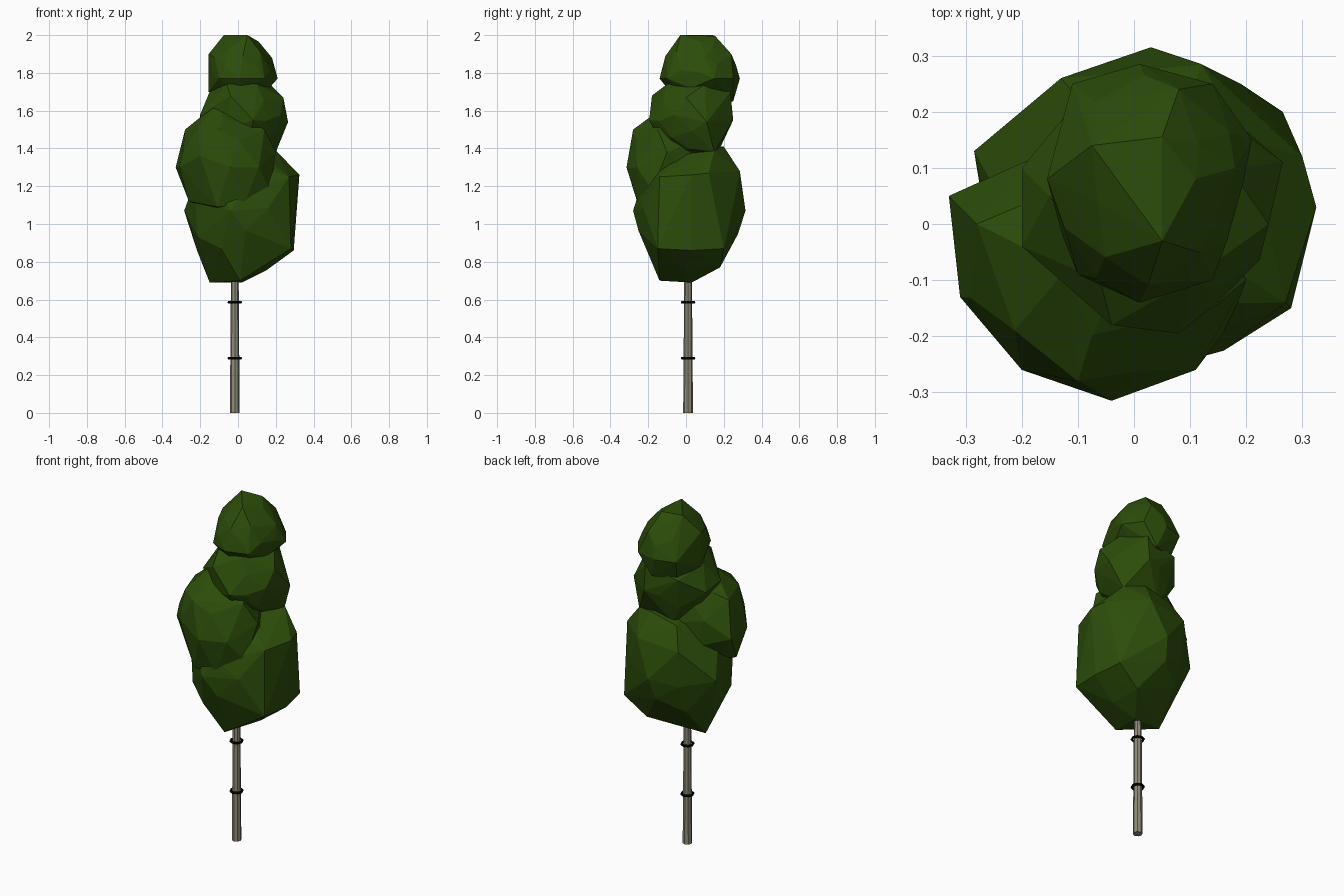
import bpy, bmesh, math, random
from mathutils import Vector, Euler

random.seed(4)


def material(name, rgb):
    m = bpy.data.materials.new(name)
    m.diffuse_color = (*rgb, 1)
    return m


LEAF = material("leaf green", (0.026, 0.075, 0.003))
BARK = material("grey bark", (0.28, 0.262, 0.195))
TIE = material("black tie", (0.002, 0.002, 0.002))


def finish(name, bm, mat):
    bmesh.ops.recalc_face_normals(bm, faces=bm.faces)
    mesh = bpy.data.meshes.new(name)
    bm.to_mesh(mesh)
    bm.free()
    mesh.materials.append(mat)
    ob = bpy.data.objects.new(name, mesh)
    bpy.context.collection.objects.link(ob)
    return ob


def foliage(name, centre, radii, tilt, corners):
    """Faceted clump: tilted icosphere with a few vertices pulled to corners."""
    bm = bmesh.new()
    bmesh.ops.create_icosphere(bm, subdivisions=2, radius=1)
    c, r = Vector(centre), Vector(radii)
    rot = Euler(tilt).to_matrix()
    for v in bm.verts:
        v.co = c + (rot @ v.co) * r * random.uniform(0.96, 1.0)
    free = list(bm.verts)
    for p in map(Vector, corners):
        near = min(free, key=lambda v: (v.co - p).length)
        near.co = p
        free.remove(near)
    # Wrap the points in a clean convex skin
    hull = bmesh.ops.convex_hull(bm, input=bm.verts)
    junk = {g for k in ("geom_interior", "geom_unused") for g in hull[k]}
    bmesh.ops.delete(bm, geom=[g for g in junk if isinstance(g, bmesh.types.BMVert)],
                     context='VERTS')
    return finish(name, bm, LEAF)


# Four overlapping foliage clumps, bottom to top
foliage("lower_foliage", (0.015, 0.015, 1.06), (0.29, 0.28, 0.345), (0.3, 0.35, 0.2),
        [(-0.15, 0.03, 0.69), (0.01, -0.14, 0.70), (0.02, 0.03, 0.69),
         (0.15, 0.0, 0.755), (0.13, 0.18, 0.77), (0.265, 0.2, 0.87),
         (0.28, -0.15, 0.87), (0.295, 0.03, 0.86), (0.325, 0.03, 1.26),
         (0.03, 0.315, 1.07), (-0.285, 0.13, 1.07), (-0.04, -0.28, 1.07),
         (0.27, -0.14, 1.25), (0.30, 0.12, 1.27), (0.20, 0.15, 1.39),
         (0.09, 0.2, 1.41), (-0.08, 0.2, 1.37), (0.12, 0.285, 1.28),
         (-0.13, 0.26, 1.25), (0.19, 0.25, 1.1), (-0.09, -0.2, 0.87)])

foliage("front_foliage", (-0.07, -0.07, 1.34), (0.24, 0.225, 0.28), (0.2, 0.1, 0.6),
        [(-0.33, 0.05, 1.3), (-0.31, -0.13, 1.3), (-0.2, -0.26, 1.36),
         (-0.04, -0.315, 1.3), (0.11, -0.26, 1.3), (-0.28, 0.0, 1.5),
         (-0.1, -0.28, 1.5), (-0.12, -0.08, 1.63), (0.17, -0.18, 1.18),
         (-0.11, -0.25, 1.09), (0.03, -0.25, 1.1), (-0.26, -0.1, 1.12),
         (0.14, -0.15, 1.5), (0.2, -0.1, 1.38)])

foliage("middle_foliage", (0.03, 0.03, 1.56), (0.22, 0.21, 0.21), (0.5, 0.2, 0.3),
        [(0.265, 0.11, 1.54), (0.24, 0.0, 1.67), (0.08, -0.195, 1.55),
         (-0.04, -0.18, 1.68), (-0.2, 0.1, 1.56), (-0.2, -0.04, 1.58),
         (0.2, 0.15, 1.38), (0.05, -0.1, 1.38), (0.1, 0.25, 1.55),
         (0.1, 0.235, 1.7), (-0.06, -0.1, 1.74), (0.1, -0.1, 1.74),
         (0.17, 0.1, 1.74), (-0.15, 0.05, 1.70), (-0.1, 0.22, 1.65),
         (-0.03, 0.16, 1.36)])

foliage("top_foliage", (0.02, 0.07, 1.81), (0.175, 0.2, 0.18), (0.2, 0.5, 0.1),
        [(-0.155, 0.08, 1.9), (-0.075, 0.14, 2.0), (0.05, -0.03, 2.0),
         (0.05, 0.155, 1.995), (0.11, 0.08, 1.965), (0.18, 0.1, 1.88),
         (0.21, 0.15, 1.77), (0.01, -0.14, 1.77), (0.01, 0.285, 1.77),
         (-0.11, 0.25, 1.77), (0.14, -0.1, 1.77), (-0.155, 0.08, 1.7),
         (0.14, 0.25, 1.77), (-0.10, -0.09, 1.77), (0.08, 0.24, 1.9),
         (0.05, 0.25, 1.65), (-0.08, 0.2, 1.64)])

# Slim tapered trunk
TX, TY = -0.017, 0.011
bm = bmesh.new()
bmesh.ops.create_cone(bm, cap_ends=True, segments=8, radius1=0.026, radius2=0.019, depth=0.9)
bmesh.ops.translate(bm, verts=bm.verts, vec=(TX, TY, 0.45))
finish("trunk", bm, BARK)


# Thin ties looped around the trunk
def tie(name, z, radius=0.032, thick=0.007, segs=8, sides=6):
    bm = bmesh.new()
    rings = []
    for i in range(segs):
        a = math.tau * i / segs
        ring = []
        for j in range(sides):
            b = math.tau * j / sides
            d = radius + thick * math.cos(b)
            ring.append(bm.verts.new((TX + d * math.cos(a), TY + d * math.sin(a),
                                      z + thick * math.sin(b))))
        rings.append(ring)
    for i in range(segs):
        p, q = rings[i], rings[(i + 1) % segs]
        for j in range(sides):
            k = (j + 1) % sides
            bm.faces.new((p[j], q[j], q[k], p[k]))
    finish(name, bm, TIE)


tie("lower_tie", 0.29)
tie("upper_tie", 0.585)
